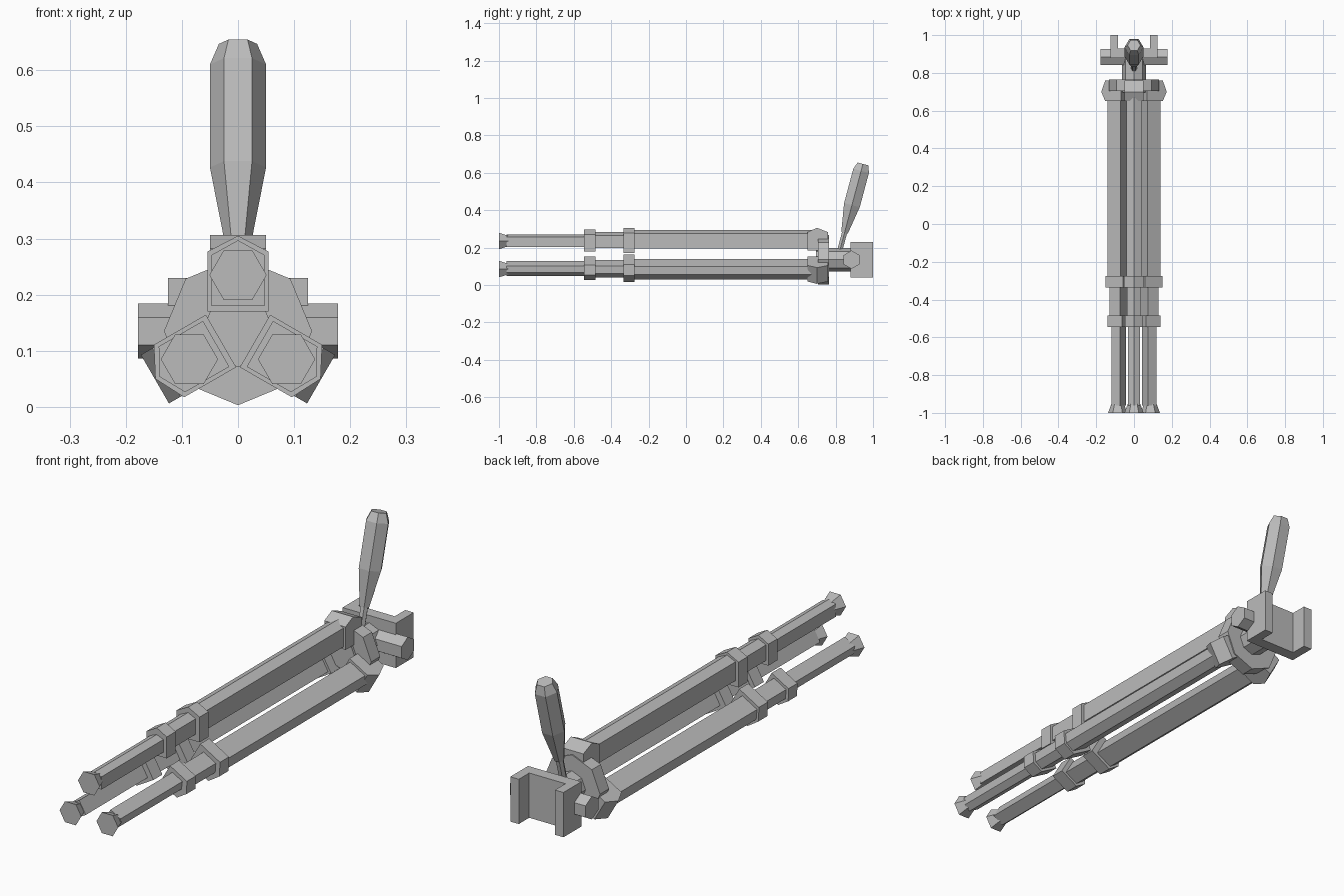
import bpy, bmesh
from math import sin, cos, pi, radians
from mathutils import Matrix, Vector

cube = bpy.data.objects.get("Cube")
if cube:
    bpy.data.objects.remove(cube, do_unlink=True)

GREY = (0.5, 0.5, 0.5)
mat = bpy.data.materials.new("plain grey")
mat.use_nodes = True
mat.diffuse_color = (*GREY, 1)
mat.node_tree.nodes["Principled BSDF"].inputs["Base Color"].default_value = (*GREY, 1)

HUB_Z = 0.135


def loft(name, rings, matrix):
    """Join equal rings of points with flat faces and cap both ends."""
    bm = bmesh.new()
    loops = [[bm.verts.new(p) for p in ring] for ring in rings]
    n = len(loops[0])
    for a, b in zip(loops, loops[1:]):
        for i in range(n):
            j = (i + 1) % n
            bm.faces.new((a[i], a[j], b[j], b[i]))
    bm.faces.new(loops[0][::-1])
    bm.faces.new(loops[-1])
    bm.transform(matrix)
    bmesh.ops.recalc_face_normals(bm, faces=bm.faces)
    mesh = bpy.data.meshes.new(name)
    bm.to_mesh(mesh)
    bm.free()
    mesh.materials.append(mat)
    ob = bpy.data.objects.new(name, mesh)
    bpy.context.collection.objects.link(ob)
    return ob


def ngon(sides, radius, turn=0.0):
    return [(radius * cos(turn + 2 * pi * i / sides),
             radius * sin(turn + 2 * pi * i / sides)) for i in range(sides)]


def along_y(profile, y, lift=0.0):
    return [Vector((x, y, z + lift)) for x, z in profile]


def house(half, low, shoulder, apex):
    """Five-sided tube section with its ridge facing outwards."""
    return [(-half, low), (half, low), (half, shoulder), (0, apex), (-half, shoulder)]


# Leg sections: name, section, start and end along y
SECTIONS = [
    ("inner_tube", house(0.031, 0.067, 0.121, 0.134), -0.96, -0.50),
    ("lower_collar", house(0.047, 0.045, 0.136, 0.162), -0.545, -0.485),
    ("middle_tube", house(0.036, 0.064, 0.130, 0.147), -0.50, -0.30),
    ("upper_collar", house(0.054, 0.035, 0.142, 0.170), -0.335, -0.275),
    ("outer_tube", house(0.040, 0.060, 0.140, 0.158), -0.30, 0.70),
]
HINGE = [(0.65, 0.05), (0.65, 0.147), (0.70, 0.171), (0.76, 0.147), (0.76, 0.05)]

# Three folded legs around the hub axis
to_hub = Matrix.Translation((0, 0, HUB_Z))
for leg, angle in (("top", 0), ("left", 120), ("right", -120)):
    place = to_hub @ Matrix.Rotation(radians(angle), 4, 'Y')
    for part, section, y0, y1 in SECTIONS:
        loft(f"{leg}_leg_{part}", [along_y(section, y) for y in (y0, y1)], place)
    loft(f"{leg}_leg_foot", [along_y(ngon(6, 0.051), -1.0, 0.1),
                             along_y(ngon(6, 0.032), -0.95, 0.1)], place)
    loft(f"{leg}_leg_hinge", [[Vector((x, y, r)) for y, r in HINGE]
                              for x in (-0.05, 0.05)], place)

# Hub plate and neck
loft("hub_plate", [along_y(ngon(8, 0.132), y) for y in (0.705, 0.765)], to_hub)
loft("neck", [along_y(ngon(8, 0.064), y) for y in (0.695, 0.89)], to_hub)

# Cross axle of the tilting head
axle = ngon(6, 0.049, pi / 2)
loft("head_axle", [[Vector((x, 0.885 + a, b)) for a, b in axle]
                   for x in (-0.178, 0.178)], to_hub)

# Mounting channel with two rear flanges
half = [(0.125, 0.88), (0.125, 1.0), (0.085, 1.0), (0.085, 0.93)]
channel = half + [(-x, y) for x, y in reversed(half)]
loft("mounting_channel", [[Vector((x, y, z)) for x, y in channel]
                          for z in (0.04, 0.23)], Matrix.Identity(4))

# Tilted pan handle: thin stem, then tapered grip
tilt = Matrix.Translation((0, 0.825, 0.195)) @ Matrix.Rotation(radians(-15), 4, 'X')
for name, steps in (
        ("handle_stem", [(-0.04, 0.016), (0.10, 0.016)]),
        ("handle_grip", [(0.088, 0.021), (0.24, 0.05), (0.43, 0.05), (0.468, 0.034)])):
    loft(name, [[Vector((x, y, t)) for x, y in ngon(6, r)] for t, r in steps], tilt)
